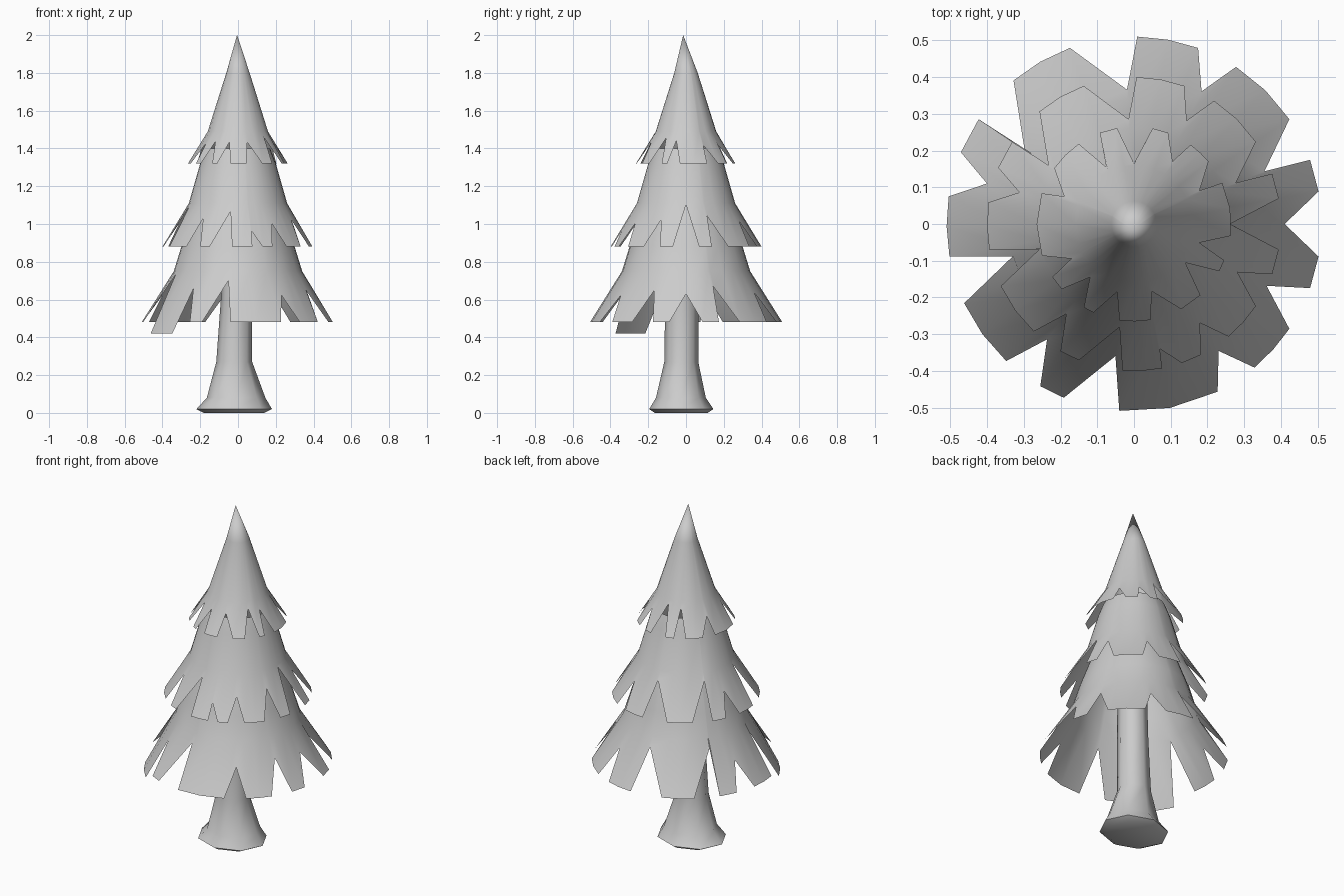
import bpy, bmesh
from math import radians, cos, sin, pi

if "Cube" in bpy.data.objects:
    bpy.data.objects.remove(bpy.data.objects["Cube"])


def finish(bm, name, angle):
    bmesh.ops.recalc_face_normals(bm, faces=bm.faces)
    me = bpy.data.meshes.new(name)
    bm.to_mesh(me)
    bm.free()
    ob = bpy.data.objects.new(name, me)
    bpy.context.collection.objects.link(ob)
    bpy.ops.object.select_all(action='DESELECT')
    ob.select_set(True)
    bpy.context.view_layer.objects.active = ob
    bpy.ops.object.shade_smooth_by_angle(angle=radians(angle))
    return ob


def bridge(bm, a, b):
    n = len(a)
    for i in range(n):
        bm.faces.new((a[i], a[(i + 1) % n], b[(i + 1) % n], b[i]))


def polar(r, a, z, cx=0, cy=0):
    return (cx + r * cos(radians(a)), cy + r * sin(radians(a)), z)


def foliage(name, teeth, scale, tip_r, tip_z, slope, rings, apex=None, droop=None):
    """Jagged skirt: teeth = (notch angle, notch radius, tooth start, tooth end)."""
    bm = bmesh.new()
    edge = []
    for i, (na, nr, a0, a1) in enumerate(teeth):
        nr *= scale
        edge.append((na, nr, tip_z + (tip_r - nr) * slope))
        z = tip_z - (0.06 if i == droop else 0)
        mids = [a0, (a0 + a1) / 2, a1] if a1 - a0 > 14 else [a0, a1]
        edge += [(a, tip_r, z) for a in mids]
    prev = [bm.verts.new(polar(r, a, z)) for a, r, z in edge]
    for r, z in rings:
        cur = [bm.verts.new(polar(r, e[0], z)) for e in edge]
        bridge(bm, prev, cur)
        prev = cur
    if apex:
        top = bm.verts.new(apex)
        for i in range(len(prev)):
            bm.faces.new((prev[i], prev[(i + 1) % len(prev)], top))
    return finish(bm, name, 50)


# Tooth layouts, anticlockwise from +x
low_teeth = [(0, .41, 10, 20), (22, .383, 34, 57), (63, .405, 70, 89),
             (93, .366, 110, 130), (145.5, .362, 146, 157.5), (164.6, .415, 171.5, 190),
             (195, .342, 205, 227), (233, .393, 240, 248), (262, .363, 265.5, 296.5),
             (303.7, .415, 310, 326), (335, .398, 340, 350)]
mid_teeth = [(0, .335, 10, 20)] + low_teeth[1:8] + [
    (262, .363, 265.5, 281), (281.7, .445, 289, 297)] + low_teeth[9:]
top_teeth = [(27, .20, 40, 54.5), (58.3, .20, 69.5, 79), (90, .165, 100, 110.5),
             (116, .172, 124.6, 145), (158.5, .204, 161.6, 199), (209, .195, 213, 222),
             (230.4, .188, 239, 245.4), (256, .19, 261.4, 279.6), (285, .19, 299, 313),
             (323, .175, 331, 338), (344, .185, 353, 385)]

# Three overlapping tiers
foliage("lower_foliage", low_teeth, 1, .51, .48, 1.5,
        [(.34, .75), (.30, .88), (.22, 1.1)], droop=6)
foliage("middle_foliage", mid_teeth, .78, .40, .88, 1.6,
        [(.26, 1.11), (.20, 1.32), (.17, 1.4)])
foliage("upper_foliage", top_teeth, 1, .265, 1.32, 1.5,
        [(.16, 1.49), (.062, 1.8)], apex=(-.005, -.015, 2))

# Trunk: flared root to narrow stem; (z, centre x, centre y, half x, half y)
bm = bmesh.new()
prev = None
for z, cx, cy, rx, ry in [(0.0, -.02, -.025, .16, .14), (.02, -.02, -.025, .20, .17),
                          (.08, -.01, -.027, .155, .132), (.27, -.02, -.025, .095, .09),
                          (.6, -.008, -.022, .083, .088), (1.0, 0, -.015, .075, .08)]:
    cur = [bm.verts.new((cx + rx * cos(k * pi / 4), cy + ry * sin(k * pi / 4), z))
           for k in range(8)]
    if prev:
        bridge(bm, prev, cur)
    else:
        bm.faces.new(cur)
    prev = cur
bm.faces.new(prev)
finish(bm, "trunk", 50)
